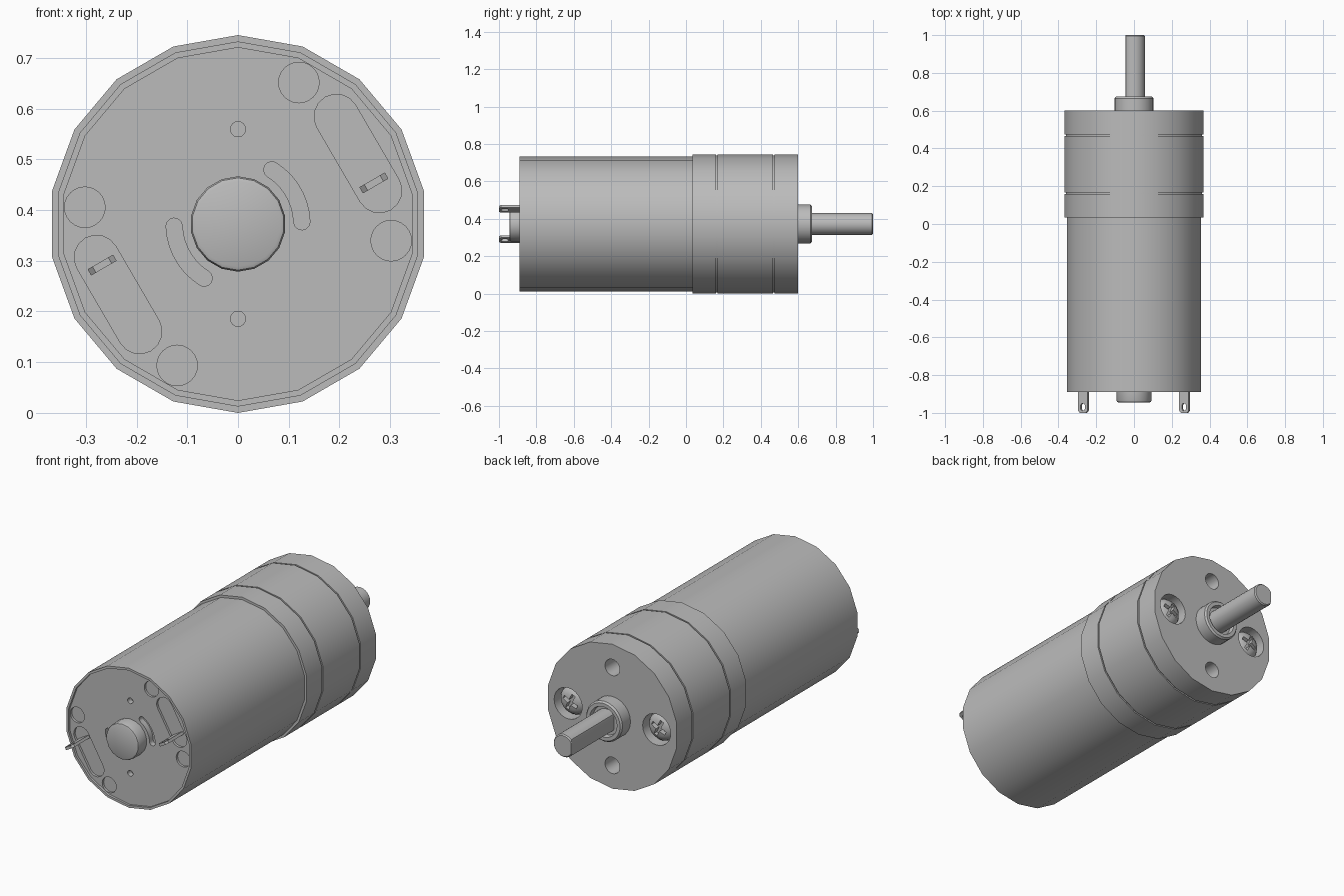
import bpy, bmesh
from math import sin, cos, pi, radians, hypot, atan2
from mathutils import Matrix

cube = bpy.data.objects.get("Cube")
if cube:
    bpy.data.objects.remove(cube)

Z = 0.3725            # height of the motor axis
AXIS = Matrix.Translation((0, 0, Z))

steel = bpy.data.materials.new("grey_steel")
steel.use_nodes = True
steel.diffuse_color = (0.5, 0.5, 0.5, 1)
steel.node_tree.nodes["Principled BSDF"].inputs["Base Color"].default_value = (0.5, 0.5, 0.5, 1)


def finish(name, bm, matrix=AXIS):
    bmesh.ops.recalc_face_normals(bm, faces=bm.faces)
    bm.transform(matrix)
    mesh = bpy.data.meshes.new(name)
    bm.to_mesh(mesh)
    bm.free()
    mesh.materials.append(steel)
    obj = bpy.data.objects.new(name, mesh)
    bpy.context.collection.objects.link(obj)
    return obj


def loft(name, rings, matrix=AXIS):
    """Join equal rings of points and close both ends."""
    bm = bmesh.new()
    rings = [[bm.verts.new(p) for p in ring] for ring in rings]
    n = len(rings[0])
    for a, b in zip(rings, rings[1:]):
        for i in range(n):
            j = (i + 1) % n
            bm.faces.new((a[i], a[j], b[j], b[i]))
    bm.faces.new(rings[0])
    bm.faces.new(rings[-1])
    return finish(name, bm, matrix)


def lathe(name, profile, sides=18, x=0, flat=-9):
    """Turn (radius, y) points about the y direction; flat trims the -x side."""
    angles = [2 * pi * i / sides for i in range(sides)]
    return loft(name, [[(x + max(r * sin(a), flat), y, r * cos(a)) for a in angles]
                       for r, y in profile])


def prism(name, outline, y0, y1, matrix=AXIS):
    return loft(name, [[(x, y, z) for x, z in outline] for y in (y0, y1)], matrix)


def circle(x, z, r, n=24):
    return [(x + r * cos(2 * pi * i / n), z + r * sin(2 * pi * i / n)) for i in range(n)]


def stroke(path, r, n=8):
    """Round-ended outline around a path."""
    out = []
    for pts in (path, path[::-1]):
        for i, (x, z) in enumerate(pts):
            ax, az = pts[max(i - 1, 0)]
            bx, bz = pts[min(i + 1, len(pts) - 1)]
            t = atan2(bz - az, bx - ax) - pi / 2
            turns = range(n + 1) if i == len(pts) - 1 else range(1 if i else 0)
            if 0 < i < len(pts) - 1:
                turns = [0]
            out += [(x + r * cos(t + pi * k / n), z + r * sin(t + pi * k / n)) for k in turns]
    return out


def cut(obj, cutters):
    for c in cutters:
        c.hide_render = True
        mod = obj.modifiers.new("cut", "BOOLEAN")
        mod.operation, mod.solver, mod.object = "DIFFERENCE", "EXACT", c
        bpy.context.view_layer.objects.active = obj
        bpy.ops.object.modifier_apply(modifier=mod.name)
        bpy.data.objects.remove(c)


def turned(points):
    """The outline and its half-turn copy."""
    return [points, [(-x, -z) for x, z in points]]


parts = []

# Motor can with a rim around the recessed end plate
PLATE = -0.878
can = lathe("motor_can", [(0.348, PLATE), (0.348, -0.89), (0.36, -0.89), (0.36, 0.04)])
arc = [(0.126 * cos(radians(a)), 0.126 * sin(radians(a))) for a in range(2, 59, 8)]
pockets = []
for shape, depth in ((stroke([(0.194, 0.212), (0.279, 0.066)], 0.044), 0.012),
                     (circle(0.12, 0.279, 0.04), 0.012),
                     (circle(0.302, -0.033, 0.04), 0.012),
                     (stroke(arc, 0.016), 0.03),
                     (circle(0, 0.187, 0.015), 0.03)):
    for outline in turned(shape):
        pockets.append(prism("pocket_cutter", outline, PLATE - 0.005, PLATE + depth))
cut(can, pockets)
parts.append(can)

# Bearing boss on the motor end
parts.append(lathe("motor_bearing_boss", [(0.094, PLATE + 0.002), (0.094, -0.935),
                                          (0.091, -0.942), (0.084, -0.945)]))

# Terminal tabs, each with a wire hole
for name, s in (("left_terminal", 1), ("right_terminal", -1)):
    frame = (Matrix.Translation((0.268 * s, 0, Z + 0.081 * s))
             @ Matrix.Rotation(radians(-30), 4, "Y") @ Matrix.Rotation(radians(90), 4, "X"))
    outline = [(-0.029, 0.86), (0.029, 0.86), (0.029, 0.988), (0.018, 1.0),
               (-0.018, 1.0), (-0.029, 0.988)]
    tab = prism(name, outline, -0.007, 0.007, frame)
    cut(tab, [prism("wire_hole_cutter", stroke([(0, 0.962), (0, 0.976)], 0.013),
                    -0.02, 0.02, frame)])
    parts.append(tab)

# Gearbox housing with two thin grooves between its sections
R, G = 0.3725, 0.365
gearbox = lathe("gearbox", [(R, 0.035), (R, 0.16), (G, 0.16), (G, 0.168), (R, 0.168),
                            (R, 0.466), (G, 0.466), (G, 0.474), (R, 0.474), (R, 0.6)])
holes = [prism("mount_cutter", circle(0, 0.2525 * s, 0.042), 0.48, 0.62) for s in (1, -1)]
holes += [prism("screw_cutter", circle(0.2525 * s, 0, 0.08), 0.535, 0.62) for s in (1, -1)]
cut(gearbox, holes)
parts.append(gearbox)

# Domed cross-head screws in the counterbores
for name, s in (("left_screw", 1), ("right_screw", -1)):
    x = 0.2525 * s
    screw = lathe(name, [(0.07, 0.53), (0.07, 0.56), (0.06, 0.573), (0.04, 0.583),
                         (0.015, 0.587)], 24, x)
    cross = []
    for a in (radians(25), radians(115)):
        u, v = (0.042 * cos(a), 0.042 * sin(a)), (-0.01 * sin(a), 0.01 * cos(a))
        outline = [(x + i * u[0] + j * v[0], i * u[1] + j * v[1])
                   for i, j in ((-1, -1), (1, -1), (1, 1), (-1, 1))]
        cross.append(prism("cross_cutter", outline, 0.56, 0.62))
    cut(screw, cross)
    parts.append(screw)

# Output boss and flatted shaft
parts.append(lathe("output_boss", [(0.1035, 0.59), (0.1035, 0.665), (0.096, 0.674),
                                   (0.078, 0.674), (0.074, 0.65)], 24))
parts.append(lathe("output_shaft", [(0.0585, 0.64), (0.0585, 0.994), (0.053, 1.0)],
                   24, flat=-0.0446))

# Smooth round sides, crisp edges
bpy.ops.object.select_all(action="DESELECT")
for obj in parts:
    obj.select_set(True)
bpy.context.view_layer.objects.active = parts[0]
bpy.ops.object.shade_smooth_by_angle(angle=radians(28))
